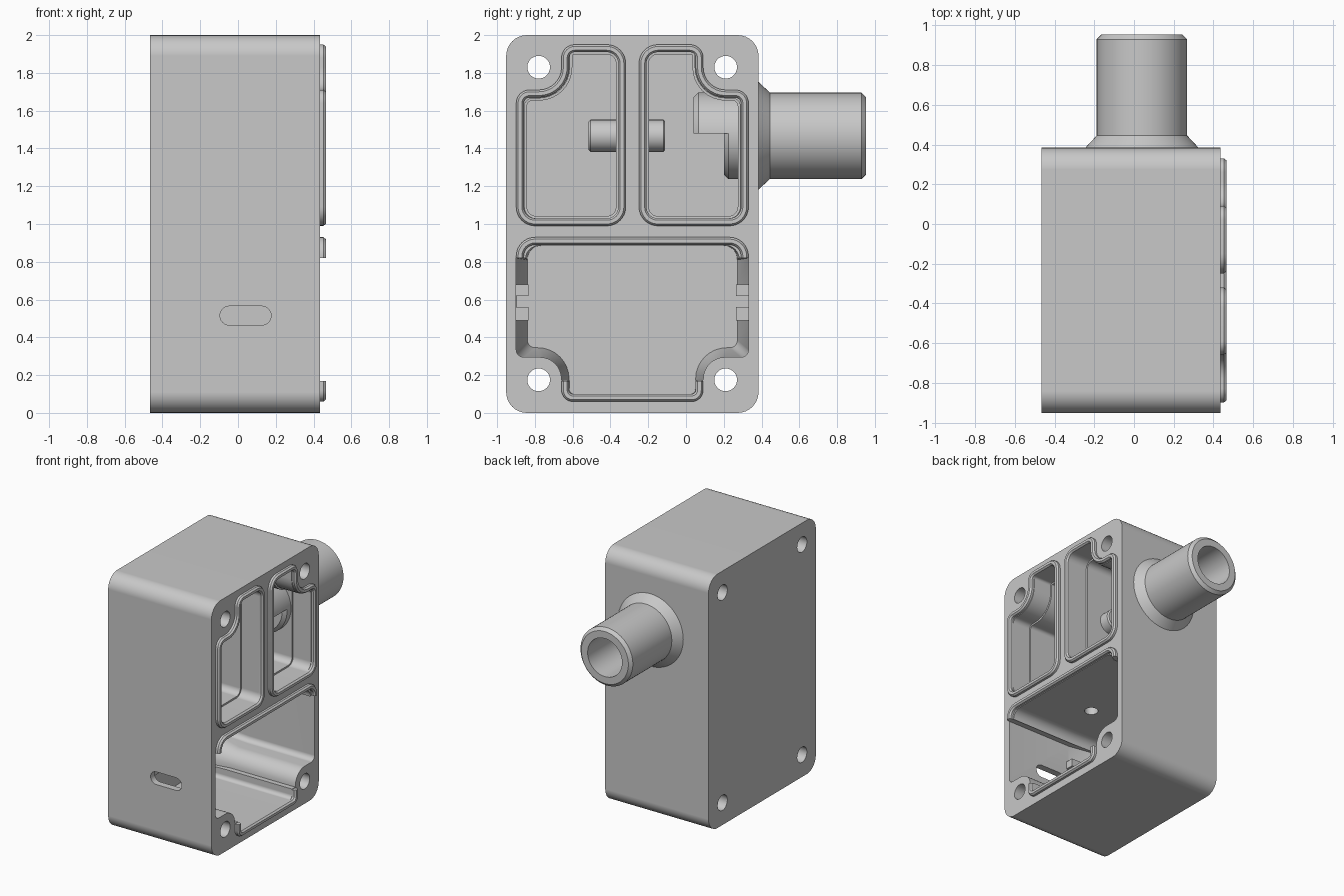
import bpy, bmesh
from math import sin, cos, pi
from mathutils import Vector

if "Cube" in bpy.data.objects:
    bpy.data.objects.remove(bpy.data.objects["Cube"])

MID = -0.284            # mirror line of the chambers, in y
FACE, BACK, FLOOR = 0.435, -0.465, -0.37

grey = bpy.data.materials.new("plain grey")
grey.use_nodes = True
grey.diffuse_color = (0.58, 0.58, 0.58, 1)
grey.node_tree.nodes["Principled BSDF"].inputs["Base Color"].default_value = (0.58, 0.58, 0.58, 1)


def loft(name, rings, loop=False):
    """Skin a row of equal closed rings; cap the ends unless the row loops."""
    bm = bmesh.new()
    vs = [[bm.verts.new(p) for p in ring] for ring in rings]
    n = len(vs[0])
    pairs = list(zip(vs, vs[1:])) + ([(vs[-1], vs[0])] if loop else [])
    for a, b in pairs:
        for i in range(n):
            j = (i + 1) % n
            bm.faces.new((a[i], a[j], b[j], b[i]))
    if not loop:
        bm.faces.new(vs[0])
        bm.faces.new(vs[-1])
    bmesh.ops.recalc_face_normals(bm, faces=bm.faces)
    me = bpy.data.meshes.new(name)
    bm.to_mesh(me)
    bm.free()
    me.materials.append(grey)
    ob = bpy.data.objects.new(name, me)
    bpy.context.collection.objects.link(ob)
    return ob


def rounded(pts, closed=True, seg=8):
    """Path of (u, z, radius) with its square corners rounded."""
    out, n = [], len(pts)
    for i, (u, z, r) in enumerate(pts):
        p = Vector((u, z))
        if r == 0 or (not closed and i in (0, n - 1)):
            out.append(p)
            continue
        a = (Vector(pts[i - 1][:2]) - p).normalized()
        b = (Vector(pts[(i + 1) % n][:2]) - p).normalized()
        for k in range(seg + 1):
            t = pi / 2 * k / seg
            out.append(p + r * (a * (1 - sin(t)) + b * (1 - cos(t))))
    return out


def offset(path, d, closed=True):
    """Path moved sideways by d."""
    out, n = [], len(path)
    for i, p in enumerate(path):
        a = path[i - 1] if closed or i else p
        b = path[(i + 1) % n] if closed or i < n - 1 else p
        t = (b - a).normalized()
        out.append(p + d * Vector((-t.y, t.x)))
    return out


def both(half):
    """Half outline plus its mirror image."""
    return half + [(-u, z, r) for u, z, r in reversed(half)]


def section(x, path, side=1):
    return [(x, MID + side * p.x, p.y) for p in path]


def ridge(name, path, side=1, closed=True):
    """Sealing ridge with chamfered top, swept along a path on the open face."""
    profile = [(-.02, -.01), (-.02, .017), (-.01, .03), (.01, .03), (.02, .017), (.02, -.01)]
    rails = [section(FACE + h, offset(path, d, closed), side) for d, h in profile]
    return loft(name, list(zip(*rails)), closed)


def rod(name, axis, a, b, r, start, end, n=48):
    """Cylinder along x, y or z through the cross position (a, b)."""
    rings = []
    for s in (start, end):
        ring = []
        for k in range(n):
            p = [a + r * cos(2 * pi * k / n), b + r * sin(2 * pi * k / n)]
            p.insert("xyz".index(axis), s)
            ring.append(p)
        rings.append(ring)
    return loft(name, rings)


def block(name, x, y, z):
    return loft(name, [[(i, y[0], z[0]), (i, y[1], z[0]), (i, y[1], z[1]), (i, y[0], z[1])] for i in x])


def lathe(name, x, z, profile, n=64):
    """Hollow turned part along y from a closed (y, radius) profile."""
    return loft(name, [[(x + r * cos(2 * pi * k / n), y, z + r * sin(2 * pi * k / n))
                        for k in range(n)] for y, r in profile], True)


def cut(target, cutter):
    cutter.hide_render = True
    mod = target.modifiers.new("cut", 'BOOLEAN')
    mod.operation, mod.solver, mod.object = 'DIFFERENCE', 'EXACT', cutter
    bpy.context.view_layer.objects.active = target
    bpy.ops.object.modifier_apply(modifier=mod.name)
    bpy.data.objects.remove(cutter)


# Housing block with rounded long edges
shell = rounded(both([(.668, 2, .11), (.668, 0, .11)]))
housing = loft("housing", [section(BACK, shell), section(FACE, shell)])

# Two upper chambers, notched around the screw holes, with a narrow ledge inside
chamber = rounded([(.075, 1.03, .06), (.075, 1.91, .06), (.33, 1.91, .02),
                   (.33, 1.665, .165), (.57, 1.665, .04), (.57, 1.03, .06)])
inner = offset(chamber, -.012)
seal = rounded([(.055, 1.01, .08), (.055, 1.93, .08), (.355, 1.93, .05),
                (.355, 1.69, .14), (.595, 1.69, .05), (.595, 1.01, .08)])
for side, label in ((-1, "front"), (1, "back")):
    cut(housing, loft("chamber_cutter", [section(FLOOR, inner, side), section(.28, inner, side),
                                         section(.281, chamber, side), section(.6, chamber, side)]))
    ridge(label + "_chamber_ridge", seal, side)

# Lower bay with straight walls that slope in towards the floor
wide = rounded(both([(.565, .885, .07), (.565, .82, 0), (.615, .82, 0), (.615, .295, .04),
                     (.375, .295, .115), (.375, .175, 0), (.335, .175, 0), (.335, .1, .03)]))
deep = rounded(both([(.555, .885, .07), (.555, .815, 0), (.556, .81, 0), (.556, .345, .04),
                     (.335, .345, .165), (.335, .175, 0), (.334, .17, 0), (.334, .1, .03)]))
cut(housing, loft("bay_cutter", [section(FLOOR, deep), section(-.13, wide), section(.6, wide)]))
ridge("bay_top_ridge", rounded([(.595, .82, 0), (.595, .91, .08),
      (-.595, .91, .08), (-.595, .82, 0)], False), closed=False)
ridge("bay_bottom_ridge", rounded([(.355, .17, 0), (.355, .08, .04),
      (-.355, .08, .04), (-.355, .17, 0)], False), closed=False)

# Channel across the bay floor, with a pair of rests for a board at each end
cut(housing, block("channel_cutter", (FLOOR - .005, -.1), (MID - .614, MID + .614), (.49, .68)))
for side, label in ((-1, "front"), (1, "back")):
    for z in ((.49, .56), (.62, .68)):
        ends = sorted((MID + side * .55, MID + side * .62))
        block(label + "_board_rest", (FLOOR - .01, -.11), ends, z)

# Screw holes through the four corners
for y in (-.78, .21):
    for z in (.175, 1.83):
        cut(housing, rod("screw_cutter", "x", y, z, .06, -.6, .6))

# Slot in the front wall
slot = rounded([(-.095, .465, .049), (.175, .465, .049), (.175, .565, .049), (-.095, .565, .049)])
cut(housing, loft("slot_cutter", [[(p.x, y, p.y) for p in slot] for y in (-1.1, -.7)]))

# Wire hole, outlet bore and passage bore
cut(housing, rod("wire_cutter", "z", 0, -.485, .05, .8, 1.1))
cut(housing, rod("outlet_cutter", "y", .04, 1.47, .16, .1, 1.1))
cut(housing, rod("passage_cutter", "y", .07, 1.465, .06, -.5, -.1))

# Outlet tube with flared collar, and the half-round scoop on its inner end
lathe("outlet_tube", .04, 1.467, [
    (.2, .205), (.225, .23), (.33, .23), (.33, .285), (.384, .285), (.445, .228),
    (.93, .228), (.953, .205), (.953, .15), (.2, .15)])
scoop = lathe("outlet_scoop", .04, 1.467, [
    (.04, .205), (.065, .23), (.32, .23), (.32, .15), (.04, .15)])
cut(scoop, block("scoop_cutter", (-.4, .4), (-.1, .5), (1.1, 1.48)))

# Small pipe joining the two upper chambers
lathe("passage_pipe", .07, 1.467, [(-.515, .075), (-.505, .085), (-.12, .085),
                                   (-.11, .075), (-.11, .05), (-.515, .05)])

# Smooth curved faces, keep edges crisp and large faces flat
bpy.ops.object.select_all(action='DESELECT')
for ob in bpy.context.collection.objects:
    if ob.type == 'MESH':
        ob.select_set(True)
        bpy.context.view_layer.objects.active = ob
bpy.ops.object.shade_smooth_by_angle(angle=pi / 6)
housing.modifiers.new("flat faces", 'WEIGHTED_NORMAL').keep_sharp = True
